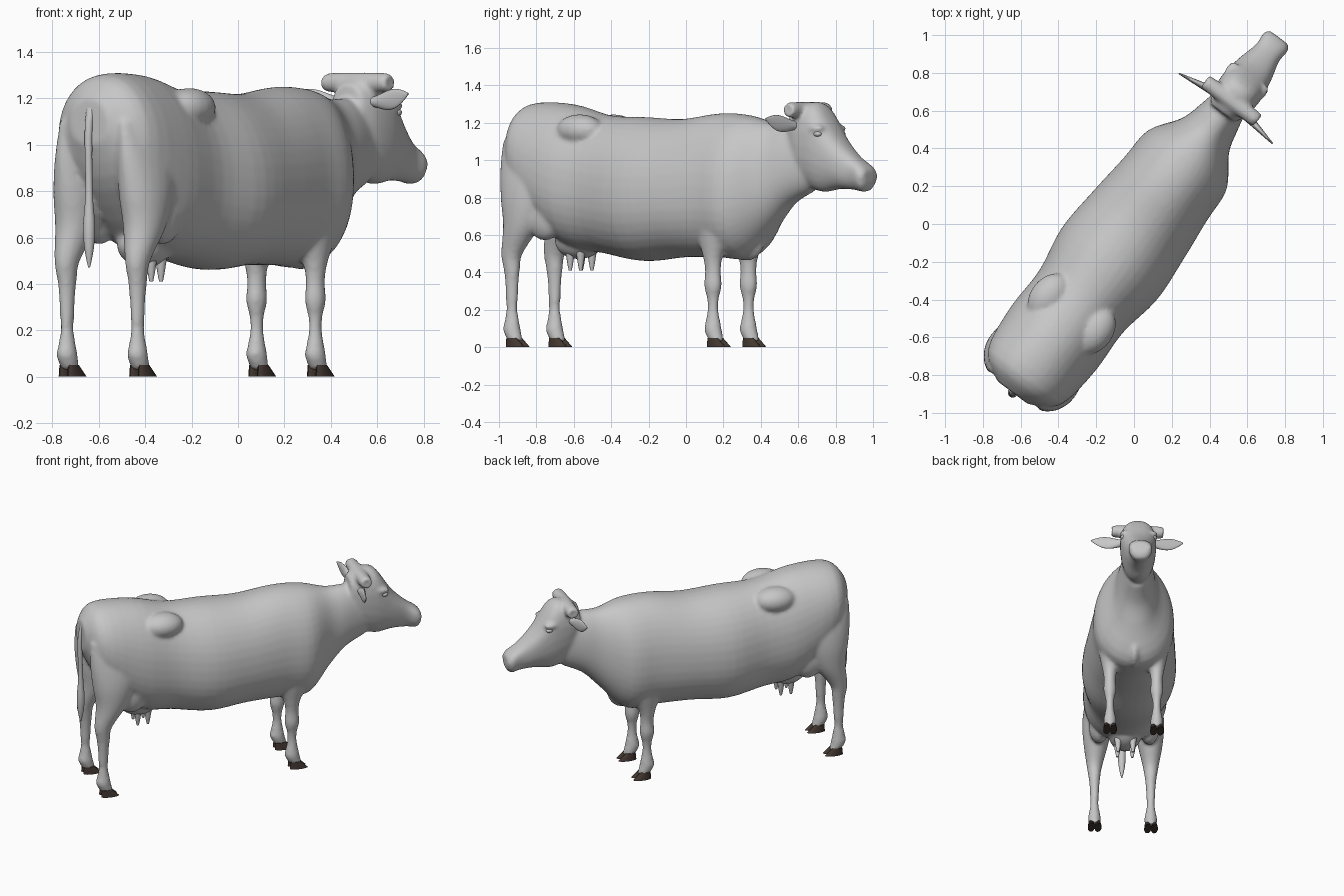
import bpy, bmesh, math
from mathutils import Matrix, Vector

cube = bpy.data.objects.get("Cube")
if cube:
    bpy.data.objects.remove(cube, do_unlink=True)

# The animal is shaped along local +x, then turned to its diagonal stance
PLACE = Matrix.Translation((.018, -.013, 0)) @ Matrix.Rotation(math.atan2(4, 3), 4, "Z")


def material(name, red, green, blue):
    mat = bpy.data.materials.new(name)
    mat.use_nodes = True
    mat.diffuse_color = (red, green, blue, 1)
    shader = mat.node_tree.nodes["Principled BSDF"]
    shader.inputs["Base Color"].default_value = mat.diffuse_color
    shader.inputs["Roughness"].default_value = .7
    return mat


COAT = material("grey coat", .57, .57, .57)
HORN = material("dark brown hoof", .055, .038, .03)


def smooth_path(rows, steps):
    """Catmull-Rom interpolation through the stations."""
    path = []
    last = len(rows) - 1
    for i in range(last):
        before, start, end, after = (
            Vector(rows[max(0, min(last, i + k))]) for k in (-1, 0, 1, 2))
        leave, arrive = (end - before) / 2, (after - start) / 2
        for step in range(steps):
            t = step / steps
            blend = t * t * (3 - 2 * t)
            path.append(start.lerp(end, blend) + leave * t * (1 - t) ** 2
                        - arrive * t * t * (1 - t))
    return path + [Vector(rows[-1])]


def loft(bm, axis, rows, power=1, pear=0, sides=24, steps=4):
    """Stations: position on axis, then centre and radius on the two other axes."""
    first, second = [i for i in range(3) if i != axis]
    rings = []
    for position, centre_a, radius_a, centre_b, radius_b in smooth_path(rows, steps):
        ring = []
        for j in range(sides):
            angle = math.tau * j / sides
            c, s = math.cos(angle), math.sin(angle)
            point = Vector()
            point[axis] = position
            point[first] = centre_a + radius_a * math.copysign(abs(c) ** power, c) * (1 - pear * s)
            point[second] = centre_b + radius_b * math.copysign(abs(s) ** power, s)
            ring.append(bm.verts.new(point))
        rings.append(ring)
    for ring, following in zip(rings, rings[1:]):
        for j in range(sides):
            bm.faces.new((ring[j - 1], ring[j], following[j], following[j - 1]))
    bm.faces.new(rings[0])
    bm.faces.new(rings[-1])


def loft_profile(bm, rows, **shape):
    """Stations along the spine: position, underside, topline, half width."""
    loft(bm, 0, [(x, 0, width, (low + top) / 2, (top - low) / 2)
                 for x, low, top, width in rows], **shape)


def ball(bm, centre, radii):
    place = Matrix.Translation(centre) @ Matrix.Diagonal((*radii, 1))
    bmesh.ops.create_uvsphere(bm, u_segments=20, v_segments=12, radius=1, matrix=place)


def leg(bm, side, hoof_x, spread, knee, lean, girth, ease):
    """Fetlock, shin and knee, widening into a shoulder or thigh."""
    rows = []
    for z, radius in ((.03, .042), (.09, .05), (.13, .043), (.2, .031), (.26, .034),
                      (.33, knee), (.41, .045), (.5, .06)):
        rows.append((z, hoof_x - min(.04, z / 2), radius, side * spread, radius * .87))
    for i in range(1, 5):
        t = i / 4
        swell = math.sin(t ** ease * math.pi / 2)
        rows.append((.5 + .6 * t, hoof_x - .04 + lean * math.sqrt(t), .06 + girth * swell,
                     side * spread * (1 - .15 * t), .05 + .05 * math.sin(math.pi * t)))
    loft(bm, 2, rows)


def hoof(bm, hoof_x, hoof_y):
    """Two claws that narrow and slope back towards the top."""
    for claw in (-.023, .023):
        rows = []
        for t in (0, .5, 1):
            rows.append((.05 * t, hoof_x - .025 * t, .062 - .03 * t,
                         hoof_y + claw, .024 - .006 * t))
        loft(bm, 2, rows, sides=14, steps=1)


def finish(bm, name, mat, sharp=60):
    bmesh.ops.recalc_face_normals(bm, faces=bm.faces)
    bm.transform(PLACE)
    mesh = bpy.data.meshes.new(name)
    bm.to_mesh(mesh)
    bm.free()
    mesh.materials.append(mat)
    mesh.shade_smooth()
    mesh.set_sharp_from_angle(angle=math.radians(sharp))
    part = bpy.data.objects.new(name, mesh)
    bpy.context.scene.collection.objects.link(part)
    return part


HIND_X, HIND_Y = -.965, .19
FORE_X, FORE_Y = .355, .158

# Trunk from rump to neck
skin = bmesh.new()
loft_profile(skin, [
    (-1.1, 1, 1.2, .1), (-1, .8, 1.3, .24), (-.75, .55, 1.3, .28), (-.5, .5, 1.24, .275),
    (-.25, .46, 1.23, .315), (0, .48, 1.22, .3), (.25, .48, 1.25, .275), (.44, .48, 1.24, .26),
    (.6, .64, 1.2, .155), (.72, .76, 1.2, .12), (.86, .83, 1.2, .09)],
    power=.93, pear=.08, sides=40)

# Head, broad at the poll and narrow at the jaw
loft_profile(skin, [
    (.75, 1, 1.26, .08), (.82, .88, 1.3, .11), (.93, .83, 1.3, .12), (1.05, .845, 1.13, .1),
    (1.15, .84, 1.03, .075), (1.22, .83, .98, .08), (1.25, .87, .95, .06)],
    power=.85, pear=-.15)

# Breastbone keel and udder
ball(skin, (.42, 0, .58), (.12, .05, .12))
ball(skin, (-.7, 0, .57), (.14, .11, .1))

# Poll ridge ending in two blunt horn stubs
loft(skin, 1, [(y, .83, radius, 1.268, radius) for y, radius in (
    (-.17, .02), (-.15, .042), (.15, .042), (.17, .02))])

# Legs, stifles, hip bones, brows and nostril rims
for side in (1, -1):
    leg(skin, side, HIND_X, HIND_Y, knee=.037, lean=.12, girth=.14, ease=1.1)
    leg(skin, side, FORE_X, FORE_Y, knee=.05, lean=.02, girth=.12, ease=.7)
    ball(skin, (-.8, side * .17, .7), (.11, .07, .13))
    ball(skin, (-.58, side * .15, 1.16), (.14, .1, .085))
    ball(skin, (.96, side * .1, 1.17), (.05, .03, .02))
    ball(skin, (1.21, side * .045, .945), (.03, .03, .025))

# Fuse the overlapping masses into one skin
body = finish(skin, "body", COAT)
fuse = body.modifiers.new("Fuse", "REMESH")
fuse.mode = "VOXEL"
fuse.voxel_size = .012
fuse.use_smooth_shade = True
relax = body.modifiers.new("Relax", "SMOOTH")
relax.factor = .5
relax.iterations = 8

# Tail with a fuller tuft, its root leaning into the rump
tail = bmesh.new()
loft(tail, 2, [(z, max(0, z - 1.1) / 2 - 1.1, radius, 0, radius) for z, radius in (
    (.47, .004), (.55, .02), (.65, .026), (.8, .016), (1.1, .018), (1.23, .025))])
finish(tail, "tail", COAT)

# Teats
teats = bmesh.new()
for x in (-.72, -.65):
    for y in (-.05, .05):
        loft(teats, 2, [(z, x, radius, y, radius) for z, radius in (
            (.41, .008), (.45, .016), (.54, .03))], sides=12)
finish(teats, "teats", COAT)

for side, label in ((1, "left"), (-1, "right")):
    # Leaf-shaped ear
    ear = bmesh.new()
    leaf = []
    for i in range(7):
        t = i / 6
        height = .019 - .015 * t + .033 * math.sin(math.pi * t ** 1.3)
        leaf.append((side * (.08 + .23 * t), .82 - .04 * t, .028 - .024 * t,
                     1.185 + .035 * t * t, height))
    loft(ear, 1, leaf)
    finish(ear, label + "_ear", COAT)

    # Eye
    eye = bmesh.new()
    ball(eye, (.975, side * .106, 1.14), (.024, .018, .015))
    finish(eye, label + "_eye", COAT)

    # Cloven hooves
    for place, x, y in (("fore", FORE_X, FORE_Y), ("hind", HIND_X, HIND_Y)):
        claws = bmesh.new()
        hoof(claws, x, side * y)
        finish(claws, f"{label}_{place}_hoof", HORN, sharp=45)
